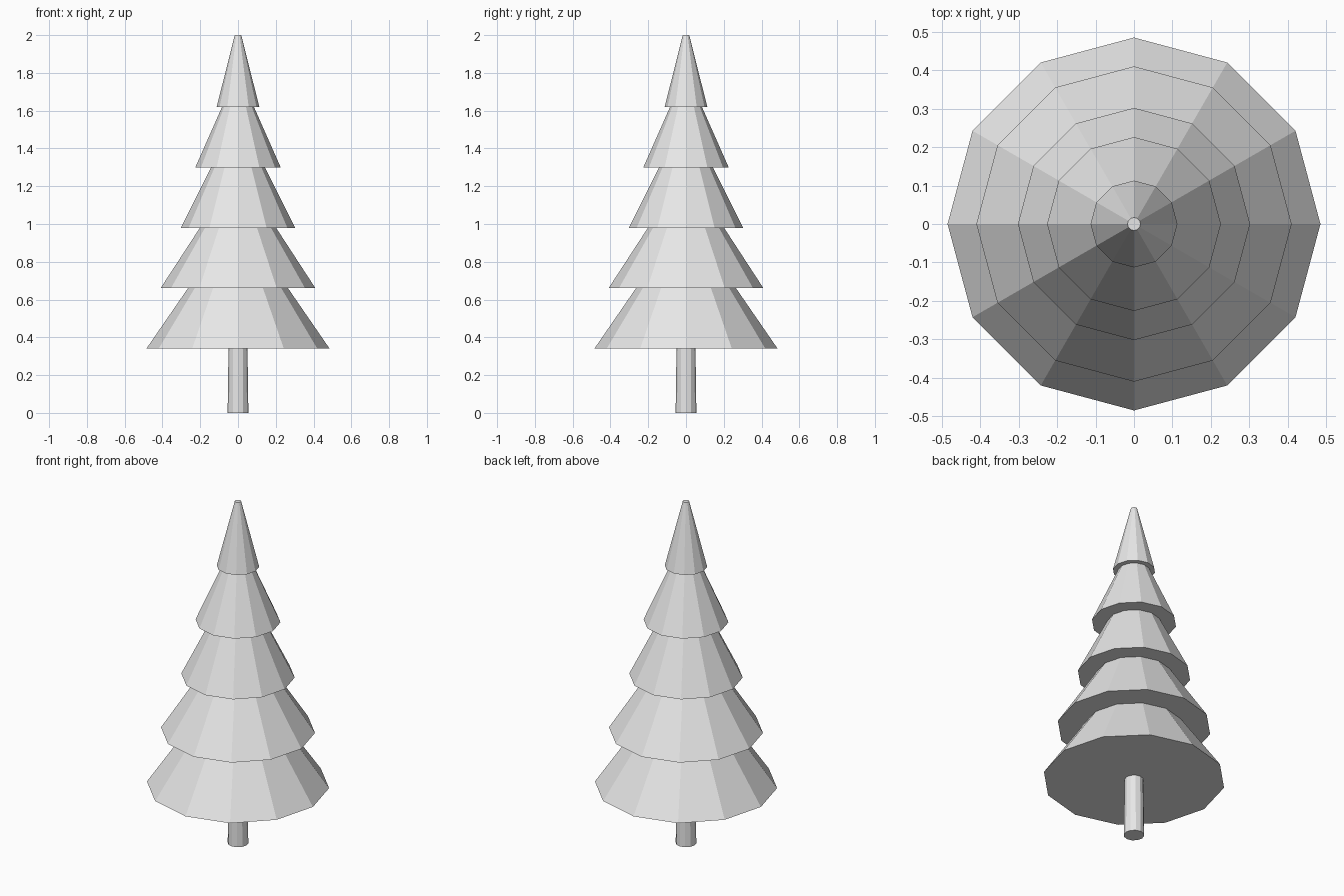
import bpy
import math

if "Cube" in bpy.data.objects:
    bpy.data.objects.remove(bpy.data.objects["Cube"])

SIDES = 12

# One flat grey for the whole tree
grey = bpy.data.materials.new("light_grey")
grey.diffuse_color = (0.8, 0.8, 0.8, 1.0)
grey.use_nodes = True
grey.node_tree.nodes["Principled BSDF"].inputs["Base Color"].default_value = grey.diffuse_color


def tapered(name, z0, z1, r0, r1):
    """Flat-sided tapered cylinder with a corner on each axis."""
    bpy.ops.mesh.primitive_cone_add(vertices=SIDES, radius1=r0, radius2=r1,
                                    depth=z1 - z0, location=(0, 0, (z0 + z1) / 2))
    obj = bpy.context.object
    obj.name = name
    obj.data.materials.append(grey)
    return obj


# Trunk, ending just inside the lowest tier
tapered("trunk", 0.0, 0.36, 0.055, 0.05)

# Foliage tiers: bottom height, top height, bottom radius, top radius
tiers = [
    (0.34, 0.67, 0.485, 0.258),
    (0.66, 0.99, 0.41, 0.195),
    (0.98, 1.31, 0.302, 0.138),
    (1.30, 1.63, 0.226, 0.08),
    (1.62, 2.00, 0.113, 0.017),
]
for i, (z0, z1, r0, r1) in enumerate(tiers, 1):
    tapered(f"foliage_tier_{i}", z0, z1, r0, r1)
